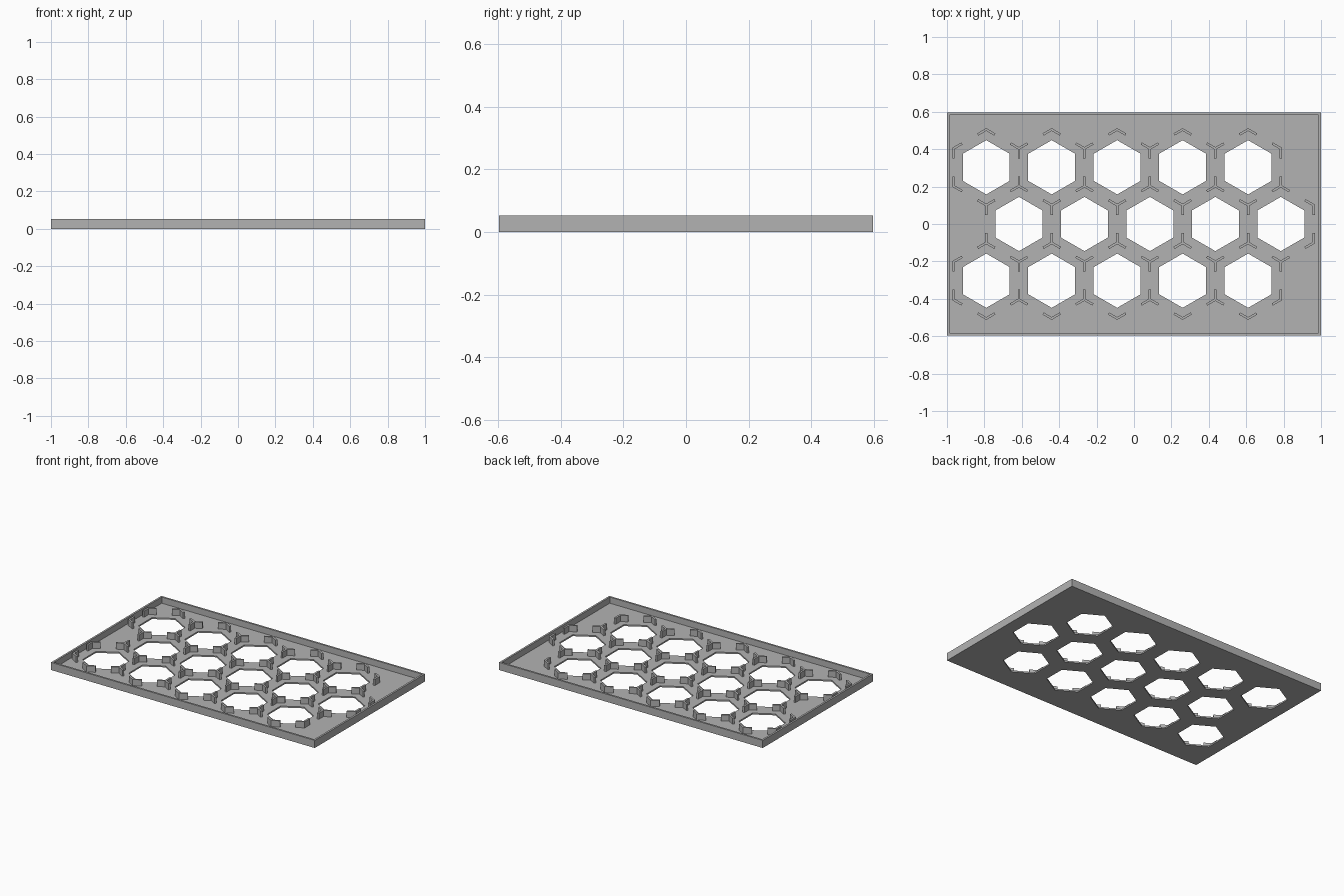
import bpy, bmesh
from math import sin, cos, pi, sqrt, atan2

cube = bpy.data.objects.get("Cube")
if cube:
    bpy.data.objects.remove(cube, do_unlink=True)

# Main dimensions
HALF_X, HALF_Y, HEIGHT = 1.0, 0.597, 0.052
FLOOR, RIM = 0.01, 0.013
PITCH, HOLE_R = 0.35, 0.145
ARM, HALF_WALL = 0.053, 0.0065
CELL_R = PITCH / sqrt(3)

grey = bpy.data.materials.new("plain grey")
colour = (0.45, 0.45, 0.45, 1)
grey.diffuse_color = colour
grey.use_nodes = True
grey.node_tree.nodes["Principled BSDF"].inputs["Base Color"].default_value = colour


def slab(name, shapes, z0, z1):
    """Extrude flat shapes; each shape is an outer loop followed by its holes."""
    bm = bmesh.new()
    for loops in shapes:
        edges = []
        for loop in loops:
            verts = [bm.verts.new((x, y, z0)) for x, y in loop]
            if len(loops) == 1:
                bm.faces.new(verts)
            else:
                edges += [bm.edges.new((verts[i - 1], verts[i])) for i in range(len(verts))]
        if edges:
            bmesh.ops.triangle_fill(bm, edges=edges, use_beauty=True, normal=(0, 0, 1))
    top = bmesh.ops.extrude_face_region(bm, geom=bm.faces[:], use_keep_orig=True)["geom"]
    bmesh.ops.translate(bm, vec=(0, 0, z1 - z0),
                        verts=[g for g in top if isinstance(g, bmesh.types.BMVert)])
    bmesh.ops.recalc_face_normals(bm, faces=bm.faces[:])
    mesh = bpy.data.meshes.new(name)
    bm.to_mesh(mesh)
    bm.free()
    mesh.materials.append(grey)
    obj = bpy.data.objects.new(name, mesh)
    bpy.context.collection.objects.link(obj)
    return obj


def rectangle(inset):
    x, y = HALF_X - inset, HALF_Y - inset
    return [(-x, -y), (x, -y), (x, y), (-x, y)]


def hexagon(centre, radius):
    return [(centre[0] + radius * cos(pi / 6 + k * pi / 3),
             centre[1] + radius * sin(pi / 6 + k * pi / 3)) for k in range(6)]


def junction(x, y, angles):
    """Mitred outline of short walls leaving one point at the given angles."""
    angles = sorted(angles)
    outline = []
    for i, a in enumerate(angles):
        for side in (-HALF_WALL, HALF_WALL):
            outline.append((x + ARM * cos(a) - side * sin(a),
                            y + ARM * sin(a) + side * cos(a)))
        following = angles[(i + 1) % len(angles)]
        half = ((following - a) % (2 * pi)) / 2
        reach = HALF_WALL / sin(half)
        outline.append((x + reach * cos(a + half), y + reach * sin(a + half)))
    return outline


# Three staggered rows of five cells
centres = [(-0.79 + PITCH * (i + (0.5 if row == 0 else 0)), row * CELL_R * 1.5)
           for row in (-1, 0, 1) for i in range(5)]

# Directions of the cell edges that meet at each cell corner
corners = {}
for centre in centres:
    ring = hexagon(centre, CELL_R)
    for k, (x, y) in enumerate(ring):
        key = (round(x, 3), round(y, 3))
        for nx, ny in (ring[k - 1], ring[(k + 1) % 6]):
            step = round(atan2(ny - y, nx - x) / (pi / 6)) % 12
            corners.setdefault(key, set()).add(step * pi / 6)

# Perforated floor, raised rim and the walls at the cell corners
slab("tray_floor", [[rectangle(0)] + [hexagon(c, HOLE_R) for c in centres]], 0, FLOOR)
slab("tray_rim", [[rectangle(0), rectangle(RIM)]], FLOOR, HEIGHT)
slab("corner_walls", [[junction(x, y, a)] for (x, y), a in corners.items()], FLOOR, HEIGHT)
